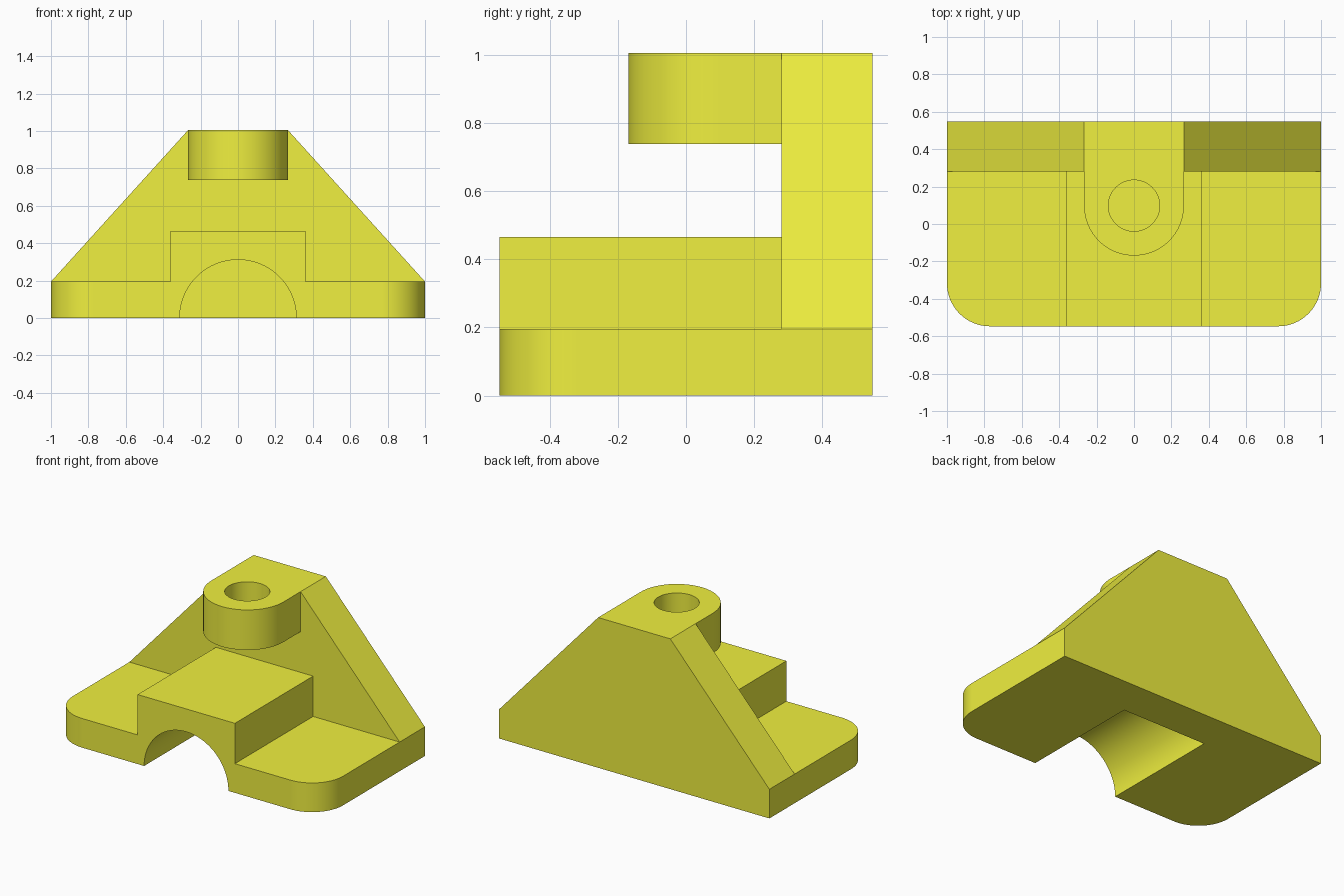
import bpy, bmesh
from math import sin, cos, pi, radians
from mathutils import Vector

if "Cube" in bpy.data.objects:
    bpy.data.objects.remove(bpy.data.objects["Cube"])

D = 0.547        # half depth
WALL_Y = 0.28    # front face of the back wall
TOP = 1.005


def arc(cx, cy, r, a0, a1, n):
    """Points on an arc, angles in degrees."""
    return [(cx + r * cos(radians(a0 + (a1 - a0) * i / n)),
             cy + r * sin(radians(a0 + (a1 - a0) * i / n))) for i in range(n + 1)]


def prism(name, pts, lo, hi, axis):
    """Extrude a 2D profile: axis 'Z' takes (x, y), axis 'Y' takes (x, z)."""
    put = (lambda p, t: (p[0], p[1], t)) if axis == 'Z' else (lambda p, t: (p[0], t, p[1]))
    bm = bmesh.new()
    face = bm.faces.new([bm.verts.new(put(p, lo)) for p in pts])
    new = bmesh.ops.extrude_face_region(bm, geom=[face])["geom"]
    offset = Vector(put((0, 0), hi - lo))
    bmesh.ops.translate(bm, vec=offset, verts=[g for g in new if isinstance(g, bmesh.types.BMVert)])
    bmesh.ops.recalc_face_normals(bm, faces=bm.faces)
    mesh = bpy.data.meshes.new(name)
    bm.to_mesh(mesh)
    bm.free()
    ob = bpy.data.objects.new(name, mesh)
    bpy.context.collection.objects.link(ob)
    return ob


def combine(target, tool, operation):
    """Apply a boolean and discard the tool object."""
    mod = target.modifiers.new(operation, 'BOOLEAN')
    mod.operation, mod.solver, mod.object = operation, 'EXACT', tool
    bpy.context.view_layer.objects.active = target
    bpy.ops.object.modifier_apply(modifier=mod.name)
    bpy.data.objects.remove(tool)


# Base plate with rounded front corners
R = 0.23
outline = (arc(-1 + R, -D + R, R, 180, 270, 16) + arc(1 - R, -D + R, R, 270, 360, 16)
           + [(1, D), (-1, D)])
bracket = prism("bracket", outline, 0, 0.195, 'Z')

# Sloped back wall
wall = prism("back_wall", [(-1, 0), (1, 0), (1, 0.195), (0.267, TOP), (-0.267, TOP), (-1, 0.195)],
             WALL_Y, D, 'Y')
# Raised block over the groove
block = prism("saddle_block", [(-0.36, 0.1), (0.36, 0.1), (0.36, 0.465), (-0.36, 0.465)],
              -D, 0.4, 'Y')
# Rounded lug at the top of the wall
lug = prism("lug", arc(0, 0.098, 0.267, 180, 360, 32) + [(0.267, 0.4), (-0.267, 0.4)],
            0.737, TOP, 'Z')
for part in (wall, block, lug):
    combine(bracket, part, 'UNION')

# Half-round groove up to the wall, and the lug hole
groove = prism("groove_cutter", arc(0, 0, 0.312, 0, 180, 40) + [(-0.312, -0.2), (0.312, -0.2)],
               -0.8, WALL_Y, 'Y')
hole = prism("hole_cutter", arc(0, 0.098, 0.137, 0, 360, 48)[:-1], 0.65, 1.2, 'Z')
for cutter in (groove, hole):
    cutter.hide_render = True
    combine(bracket, cutter, 'DIFFERENCE')

# Merge leftover coplanar faces
bm = bmesh.new()
bm.from_mesh(bracket.data)
bmesh.ops.remove_doubles(bm, verts=bm.verts, dist=1e-5)
bmesh.ops.dissolve_limit(bm, angle_limit=radians(0.5), verts=bm.verts, edges=bm.edges)
bm.to_mesh(bracket.data)
bm.free()

# Yellow finish, smooth curves with sharp edges
mat = bpy.data.materials.new("yellow")
mat.diffuse_color = (0.87, 0.87, 0.05, 1)
mat.use_nodes = True
mat.node_tree.nodes["Principled BSDF"].inputs["Base Color"].default_value = mat.diffuse_color
bracket.data.materials.clear()
bracket.data.materials.append(mat)
bpy.context.view_layer.objects.active = bracket
bracket.select_set(True)
bpy.ops.object.shade_smooth_by_angle(angle=radians(30))
weighted = bracket.modifiers.new("flat_face_normals", 'WEIGHTED_NORMAL')
weighted.keep_sharp = True
